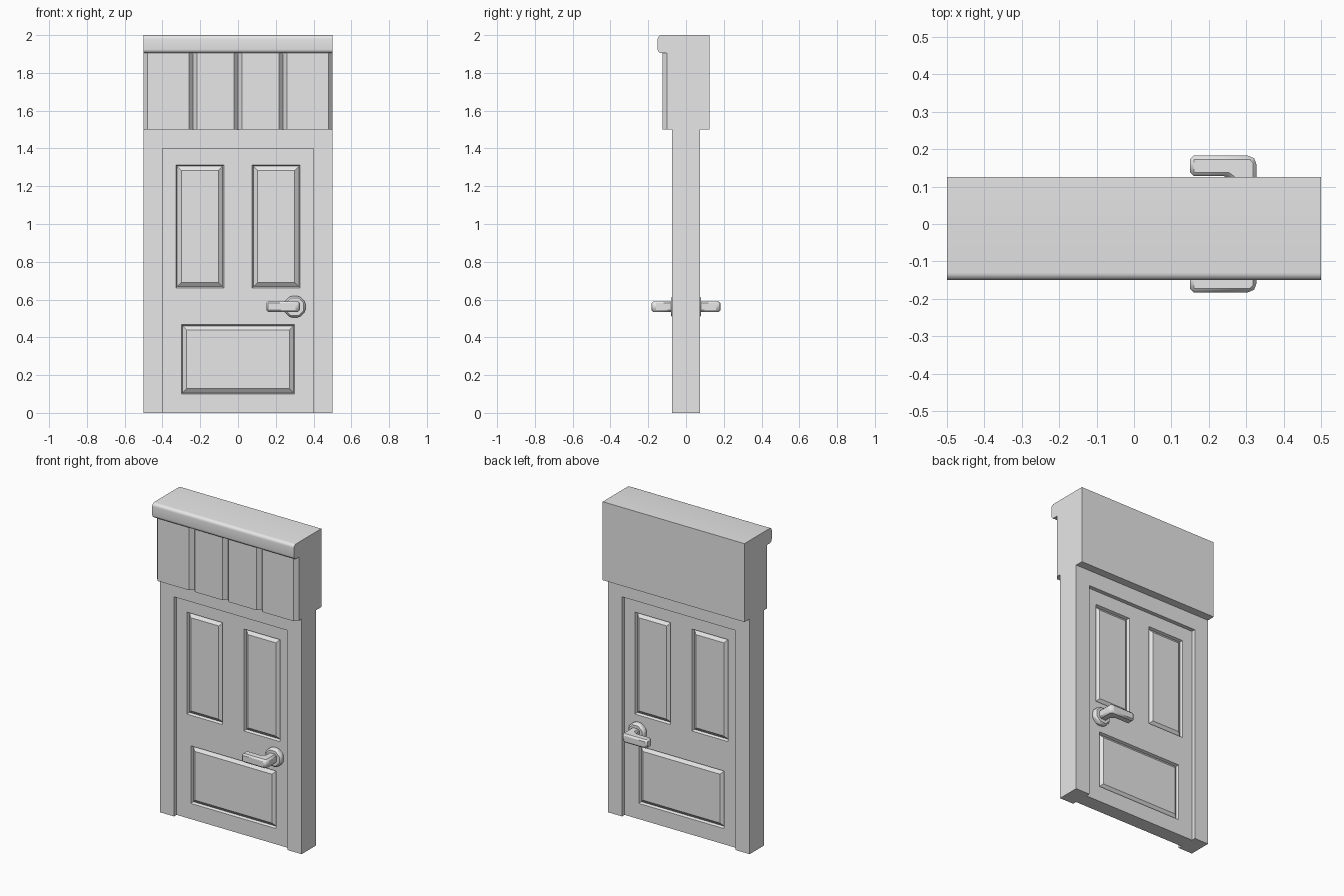
import bpy, bmesh, math

if "Cube" in bpy.data.objects:
    bpy.data.objects.remove(bpy.data.objects["Cube"], do_unlink=True)

grey = bpy.data.materials.new("plain_grey")
grey.use_nodes = True
COLOUR = (0.8, 0.8, 0.8, 1)
grey.diffuse_color = COLOUR
grey.node_tree.nodes["Principled BSDF"].inputs["Base Color"].default_value = COLOUR

PLACE = {"x": lambda u, v, w: (w, u, v),
         "y": lambda u, v, w: (u, w, v),
         "z": lambda u, v, w: (u, v, w)}


def finish(name, bm, bevel=0, mirror=False, segments=1):
    """Turn a bmesh into a shaded object, optionally bevelled and mirrored front to back."""
    bmesh.ops.recalc_face_normals(bm, faces=bm.faces)
    mesh = bpy.data.meshes.new(name)
    bm.to_mesh(mesh)
    bm.free()
    mesh.materials.append(grey)
    ob = bpy.data.objects.new(name, mesh)
    bpy.context.collection.objects.link(ob)
    if bevel:
        mod = ob.modifiers.new("soft_edges", "BEVEL")
        mod.width, mod.segments = bevel, segments
    if mirror:
        mod = ob.modifiers.new("back_copy", "MIRROR")
        mod.use_axis = (False, True, False)
    bpy.ops.object.select_all(action="DESELECT")
    bpy.context.view_layer.objects.active = ob
    ob.select_set(True)
    bpy.ops.object.shade_smooth_by_angle(angle=math.radians(30))
    return ob


def prism(name, profile, axis, lo, hi, **options):
    """Extrude a 2D profile along an axis."""
    bm = bmesh.new()
    face = bm.faces.new([bm.verts.new(PLACE[axis](u, v, lo)) for u, v in profile])
    new = bmesh.ops.extrude_face_region(bm, geom=[face])["geom"]
    moved = [g for g in new if isinstance(g, bmesh.types.BMVert)]
    bmesh.ops.translate(bm, verts=moved, vec=PLACE[axis](0, 0, hi - lo))
    return finish(name, bm, **options)


def arc(cu, cv, radius, start, end, steps=5):
    angles = [math.radians(start + (end - start) * i / steps) for i in range(steps + 1)]
    return [(cu + radius * math.cos(a), cv + radius * math.sin(a)) for a in angles]


# Door surround: two jambs and a lintel in one outline
prism("door_frame", [(-.5, 0), (-.4, 0), (-.4, 1.4), (.4, 1.4), (.4, 0), (.5, 0),
                     (.5, 1.5), (-.5, 1.5)], "y", -.073, .073)

# Header of four vertical planks with chamfered joints
joints = [-.5, -.238, 0, .238, .5]
outline = [(.5, .125), (-.5, .125), (-.5, -.1)]
for a, b in zip(joints, joints[1:]):
    outline += [(a + .021, -.125), (b - .021, -.125), (b, -.1)]
prism("plank_header", outline, "z", 1.5, 1.905)

# Cornice with rounded front edges
r = .02
prism("cornice", [(.125, 1.905), (.125, 2)] + arc(-.15 + r, 2 - r, r, 90, 180)
      + arc(-.15 + r, 1.905 + r, r, 180, 270), "x", -.5, .5)

# Door leaf: front half with three raised panels, mirrored to the back
FACE, GROOVE = -.047, -.03
panels = [(-.328, -.075, .662, 1.312), (.075, .328, .662, 1.312), (-.3, .3, .1, .467)]
xs = sorted({-.4, .4} | {x for p in panels for x in p[:2]})
zs = sorted({0, 1.4} | {z for p in panels for z in p[2:]})
bm = bmesh.new()
grid = [[bm.verts.new((x, FACE, z)) for x in xs] for z in zs]
for low, high in zip(grid, grid[1:]):
    for i in range(len(xs) - 1):
        bm.faces.new((low[i], low[i + 1], high[i + 1], high[i]))
rim = [e for e in bm.edges if e.is_boundary]
bm.normal_update()
for x0, x1, z0, z1 in panels:
    region = []
    for f in bm.faces:
        c = f.calc_center_median()
        if x0 < c.x < x1 and z0 < c.z < z1:
            region.append(f)
    for width, depth in ((.006, GROOVE), (.022, FACE)):
        bmesh.ops.inset_region(bm, faces=region, thickness=width, use_even_offset=True)
        for v in {v for f in region for v in f.verts}:
            v.co.y = depth
        bm.normal_update()
sides = bmesh.ops.extrude_edge_only(bm, edges=rim)["geom"]
for g in sides:
    if isinstance(g, bmesh.types.BMVert):
        g.co.y = 0
finish("door_leaf", bm, mirror=True)

# Octagonal handle plates, front and back
octagon = arc(.3, .562, .062, 22.5, 337.5, 7)
prism("handle_plate", octagon, "y", -.08, -.04, bevel=.01, mirror=True)

# Bent lever handles, front and back
lever = [(.328, -.05), (.328, -.168), (.314, -.183), (.15, -.183), (.15, -.128),
         (.25, -.128), (.272, -.112), (.272, -.05)]
prism("lever_handle", lever, "z", .535, .591, bevel=.01, mirror=True)
